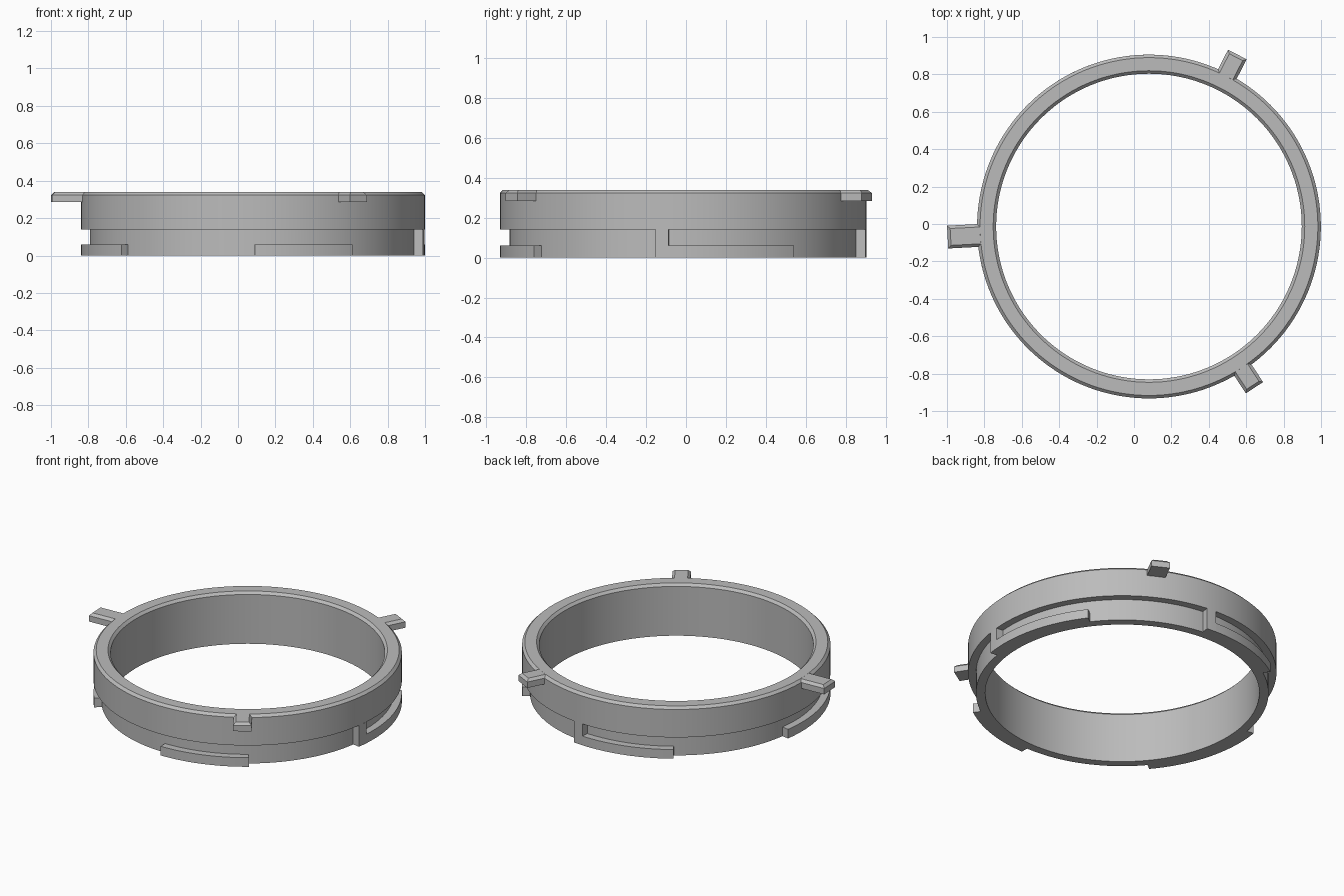
import bpy, bmesh, math
from mathutils import Matrix, Vector

CENTRE = Vector((0.08, -0.0135, 0))
R_OUT, R_BODY, R_BORE = 0.919, 0.872, 0.817
TOP, SHOULDER, CHAMFER = 0.34, 0.14, 0.016

if "Cube" in bpy.data.objects:
    bpy.data.objects.remove(bpy.data.objects["Cube"], do_unlink=True)

grey = bpy.data.materials.new("plain grey")
grey.use_nodes = True
colour = (0.5, 0.5, 0.5, 1)
grey.diffuse_color = colour
grey.node_tree.nodes["Principled BSDF"].inputs["Base Color"].default_value = colour


def add_object(name, bm, smooth=True):
    bmesh.ops.recalc_face_normals(bm, faces=bm.faces[:])
    mesh = bpy.data.meshes.new(name)
    bm.to_mesh(mesh)
    bm.free()
    mesh.materials.append(grey)
    ob = bpy.data.objects.new(name, mesh)
    ob.location = CENTRE
    bpy.context.collection.objects.link(ob)
    if smooth:
        bpy.ops.object.select_all(action='DESELECT')
        ob.select_set(True)
        bpy.context.view_layer.objects.active = ob
        bpy.ops.object.shade_smooth_by_angle(angle=math.radians(25))
    return ob


def sweep(name, profile, start, end, steps):
    """Turn a closed (radius, height) profile about z between two angles in degrees."""
    full = end - start >= 360
    bm = bmesh.new()
    rings = []
    for i in range(steps if full else steps + 1):
        a = math.radians(start + (end - start) * i / steps)
        rings.append([bm.verts.new((r * math.cos(a), r * math.sin(a), z)) for r, z in profile])
    n = len(profile)
    for i in range(steps):
        a, b = rings[i], rings[(i + 1) % len(rings)]
        for j in range(n):
            k = (j + 1) % n
            bm.faces.new((a[j], b[j], b[k], a[k]))
    if not full:
        bm.faces.new(rings[0])
        bm.faces.new(rings[-1])
    return add_object(name, bm)


# Ring body: thin lower sleeve, wider upper band, chamfered rims
sweep("ring_body", [
    (R_BORE, 0), (R_BODY, 0), (R_BODY, SHOULDER), (R_OUT, SHOULDER),
    (R_OUT, TOP - CHAMFER), (R_OUT - CHAMFER, TOP),
    (R_BORE + CHAMFER, TOP), (R_BORE, TOP - CHAMFER)], 0, 360, 144)


# Bayonet tabs around the foot, two of them with an upright stop
def bar(height, inner=R_BODY - 0.01):
    return [(inner, 0.0), (R_OUT, 0.0), (R_OUT, height), (inner, height)]


for name, start, end, has_stop in (
        ("right_tab", -8.8, 37.2, True), ("back_tab", 83.4, 124, True),
        ("left_tab", 171.5, 220, False), ("front_tab", -89.4, -54.6, False)):
    if has_stop:
        sweep(name + "_stop", bar(SHOULDER), start, start + 4.1, 3)
        start += 4.1
    sweep(name, bar(0.06), start, end, 18)


# Grip lugs flush with the top rim, chamfered on the sides and tip
def lug(name, angle, tip, width):
    base, low, h = R_OUT - CHAMFER - 0.002, 0.285, width / 2
    c, top = CHAMFER, TOP - 0.0004
    bm = bmesh.new()
    outlines = []
    for z, inset in ((low, 0), (top - c, 0), (top, c)):
        outlines.append([bm.verts.new((x, y, z)) for x, y in (
            (base, -h + inset), (tip - inset, -h + inset),
            (tip - inset, h - inset), (base, h - inset))])
    for a, b in zip(outlines, outlines[1:]):
        for j in range(4):
            k = (j + 1) % 4
            bm.faces.new((a[j], a[k], b[k], b[j]))
    bm.faces.new(outlines[0])
    bm.faces.new(outlines[-1])
    bm.transform(Matrix.Rotation(math.radians(angle), 4, 'Z'))
    add_object(name, bm, smooth=False)


lug("back_lug", 62.8, 1.034, 0.112)
lug("left_lug", 183, 1.078, 0.122)
lug("front_lug", -56.8, 1.03, 0.11)
